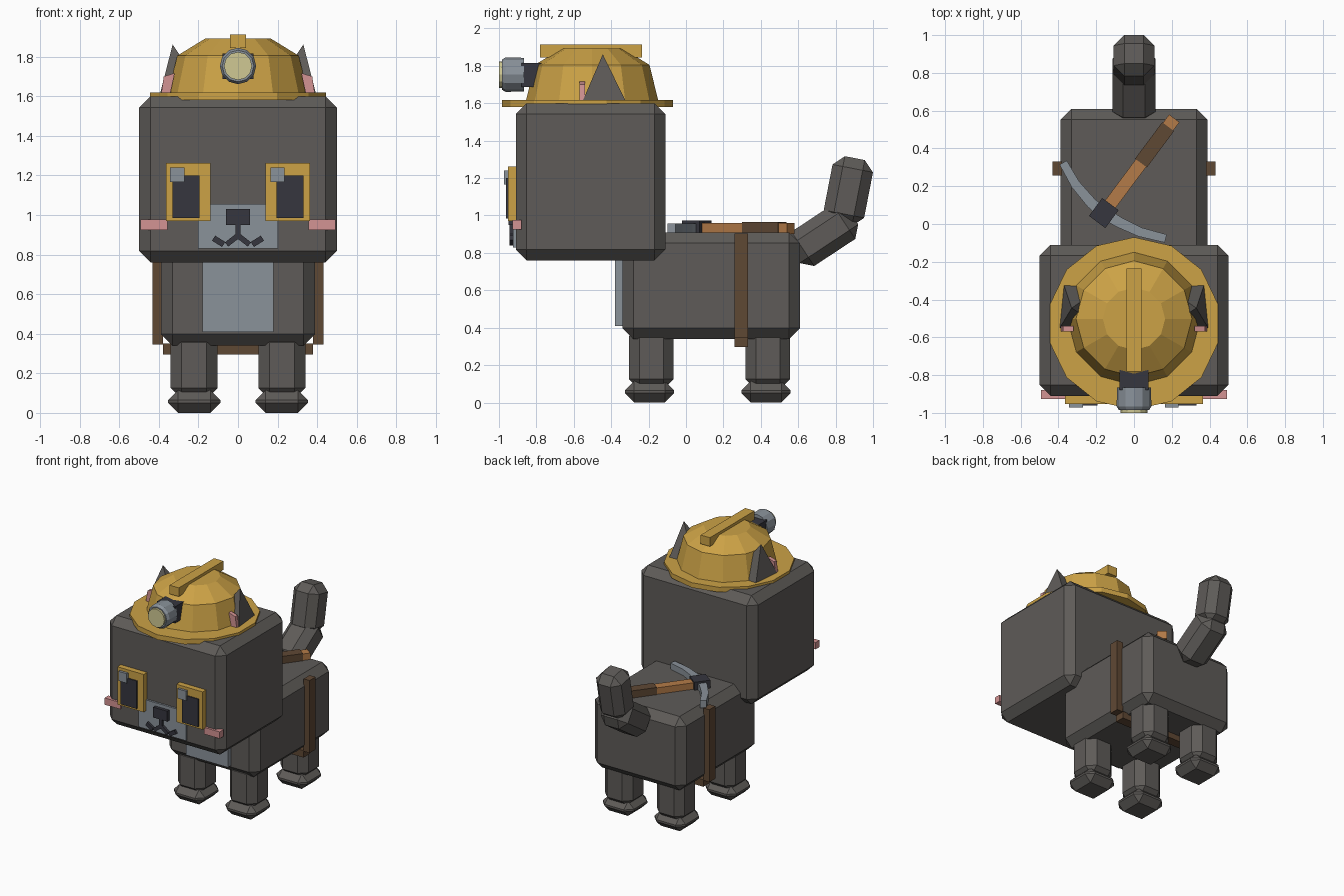
import bpy, bmesh, math
from mathutils import Matrix, Vector

if "Cube" in bpy.data.objects:
    bpy.data.objects.remove(bpy.data.objects["Cube"])


def material(name, hex_rgb):
    def lin(c):
        return c / 12.92 if c <= 0.04045 else ((c + 0.055) / 1.055) ** 2.4
    m = bpy.data.materials.new(name)
    m.diffuse_color = [lin(int(hex_rgb[i:i + 2], 16) / 255) for i in (0, 2, 4)] + [1]
    m.use_nodes = True
    m.node_tree.nodes["Principled BSDF"].inputs["Base Color"].default_value = m.diffuse_color
    return m


FUR = material("charcoal fur", "5E5B58")
YELLOW = material("helmet yellow", "CCA246")
GREY = material("steel grey", "8A929A")
DARK = material("near black", "36363E")
PINK = material("pink", "D39393")
LEATHER = material("leather brown", "5F4834")
WOOD = material("wood", "B47B48")
LENS = material("lamp glow", "D0C994")


def finish(name, bm, mat):
    bmesh.ops.recalc_face_normals(bm, faces=bm.faces)
    me = bpy.data.meshes.new(name)
    bm.to_mesh(me)
    bm.free()
    me.materials.append(mat)
    ob = bpy.data.objects.new(name, me)
    bpy.context.collection.objects.link(ob)
    return ob


def block(name, mat, centre, size, bevel=0, axis='X', deg=0):
    """Box, optionally chamfered on all edges and turned about one axis."""
    bm = bmesh.new()
    bmesh.ops.create_cube(bm, size=1)
    bmesh.ops.scale(bm, vec=size, verts=bm.verts)
    if bevel:
        bmesh.ops.bevel(bm, geom=bm.edges[:], offset=bevel, segments=1, affect='EDGES')
    bm.transform(Matrix.Translation(centre) @ Matrix.Rotation(math.radians(deg), 4, axis))
    return finish(name, bm, mat)


def span(name, mat, x, y, z, bevel=0):
    """Box given by its extent on each axis."""
    return block(name, mat, [sum(r) / 2 for r in (x, y, z)],
                 [abs(r[1] - r[0]) for r in (x, y, z)], bevel)


def lathe(name, mat, sides, rings, centre, tilt=0):
    """Stack of (radius, height) rings, closed at both ends."""
    bm = bmesh.new()
    loops = []
    for r, h in rings:
        loops.append([bm.verts.new((r * math.sin(math.tau * i / sides),
                                    r * math.cos(math.tau * i / sides), h)) for i in range(sides)])
    for a, b in zip(loops, loops[1:]):
        for i in range(sides):
            j = (i + 1) % sides
            bm.faces.new((a[i], a[j], b[j], b[i]))
    bm.faces.new(loops[0])
    bm.faces.new(loops[-1])
    bm.transform(Matrix.Translation(centre) @ Matrix.Rotation(math.radians(tilt), 4, 'X'))
    return finish(name, bm, mat)


def prism(name, mat, pts, offset):
    """Flat outline swept along an offset vector."""
    bm = bmesh.new()
    f = bm.faces.new([bm.verts.new(p) for p in pts])
    ext = bmesh.ops.extrude_face_region(bm, geom=[f])
    bmesh.ops.translate(bm, vec=offset, verts=[v for v in ext['geom'] if isinstance(v, bmesh.types.BMVert)])
    return finish(name, bm, mat)


# Head, body and chest patch
span("head", FUR, (-.5, .5), (-.91, -.11), (.76, 1.6), .058)
span("body", FUR, (-.39, .39), (-.34, .61), (.34, .91), .058)
span("chest_patch", GREY, (-.18, .18), (-.38, -.3), (.41, .82))

# Legs and paws
for end, y in (("front", -.185), ("rear", .4375)):
    for side, s in (("left", 1), ("right", -1)):
        block(f"{end}_{side}_leg", FUR, (.222 * s, y, .24), (.236, .238, .34), .055)
        block(f"{end}_{side}_paw", FUR, (.221 * s, y - .01, .0575), (.264, .264, .115), .05)

# Tail in two leaning segments
block("tail_base", FUR, (0, .7345, .894), (.23, .375, .22), .056, 'X', 33.4)
block("tail_tip", FUR, (0, .868, 1.13), (.215, .22, .36), .056, 'X', -11)

# Face
for side, s in (("left", 1), ("right", -1)):
    span(f"{side}_eye", YELLOW, (.14 * s, .365 * s), (-.953, -.9), (.97, 1.262))
    span(f"{side}_pupil", DARK, (.194 * s, .332 * s), (-.962, -.95), (.985, 1.2))
    span(f"{side}_cheek", PINK, (.357 * s, .492 * s), (-.927, -.88), (.925, .977))
    block(f"{side}_mouth_inner", DARK, (.032 * s, -.935, .871), (.065, .02, .027), 0, 'Y', 38 * s)
    block(f"{side}_mouth_outer", DARK, (.098 * s, -.935, .867), (.06, .02, .03), 0, 'Y', -32 * s)
for side, x in (("left", .2), ("right", -.307)):
    span(f"{side}_eye_glint", GREY, (x - .036, x + .036), (-.972, -.95), (1.166, 1.24))
span("muzzle", GREY, (-.203, .203), (-.925, -.9), (.83, 1.055))
span("nose", DARK, (-.06, .06), (-.95, -.92), (.95, 1.03))
span("mouth_line", DARK, (-.012, .012), (-.945, -.92), (.875, .96))

# Ears: leaning pyramids with pink inner plates
for side, s in (("left", 1), ("right", -1)):
    bm = bmesh.new()
    base = [bm.verts.new((x * s, y, 1.59)) for x, y in
            ((.4, -.562), (.375, -.312), (.15, -.32), (.15, -.56))]
    tip = bm.verts.new((.33 * s, -.445, 1.862))
    bm.faces.new(base)
    for i in range(4):
        bm.faces.new((base[i], base[(i + 1) % 4], tip))
    finish(f"{side}_ear", bm, FUR)
    prism(f"{side}_inner_ear", PINK, [(x * s, -.57, z) for x, z in
          ((.32, 1.717), (.375, 1.7), (.388, 1.615), (.345, 1.6))], (0, .03, 0))

# Helmet
lathe("helmet_brim", YELLOW, 14, [(.457, 1.58), (.457, 1.618)], (0, -.527, 0))
lathe("helmet_dome", YELLOW, 12, [(.357, 1.6), (.307, 1.805), (.165, 1.892)], (0, -.502, 0))
span("helmet_ridge", YELLOW, (-.04, .04), (-.78, -.235), (1.845, 1.913))

# Head lamp
span("lamp_mount", DARK, (-.078, .078), (-.88, -.77), (1.687, 1.815))
lathe("lamp_housing", GREY, 12, [(.09, 0), (.092, .1), (.08, .12)], (0, -.865, 1.753), 90)
lathe("lamp_lens", LENS, 12, [(.071, 0), (.071, .04)], (0, -.96, 1.753), 90)

# Strap around the sides and belly
for side, s in (("left", 1), ("right", -1)):
    span(f"{side}_strap", LEATHER, (.38 * s, .432 * s), (.258, .332), (.345, .905))
span("belly_strap", LEATHER, (-.38, .38), (.258, .332), (.296, .35))

# Pickaxe lying on the back
hub = Vector((-.16, .058, 0))
along = Vector((70, 94, 0)).normalized()
turn = math.degrees(math.atan2(along.y, along.x))
for name, mat, a, b, w, top in (("pickaxe_handle", WOOD, 0, .625, .068, .96),
                                ("pickaxe_grip", LEATHER, .33, .57, .078, .966)):
    c = hub + along * (a + b) / 2
    block(name, mat, (c.x, c.y, (top + .9) / 2), (b - a, w, top - .9), 0, 'Z', turn)
block("pickaxe_hub", DARK, (hub.x, hub.y, .936), (.118, .108, .072), 0, 'Z', turn)
path = [Vector(p) for p in ((-.375, .325), (-.31, .21), (-.225, .11), (-.16, .058),
                            (-.08, .01), (.03, -.042), (.168, -.077))]
left, right = [], []
for i, p in enumerate(path):
    d = (path[min(i + 1, 6)] - path[max(i - 1, 0)]).normalized()
    n = Vector((-d.y, d.x)) * (.031 - .003 * abs(i - 3))
    left.append((*(p + n), .9))
    right.append((*(p - n), .9))
prism("pickaxe_blade", GREY, left + right[::-1], (0, 0, .058))
